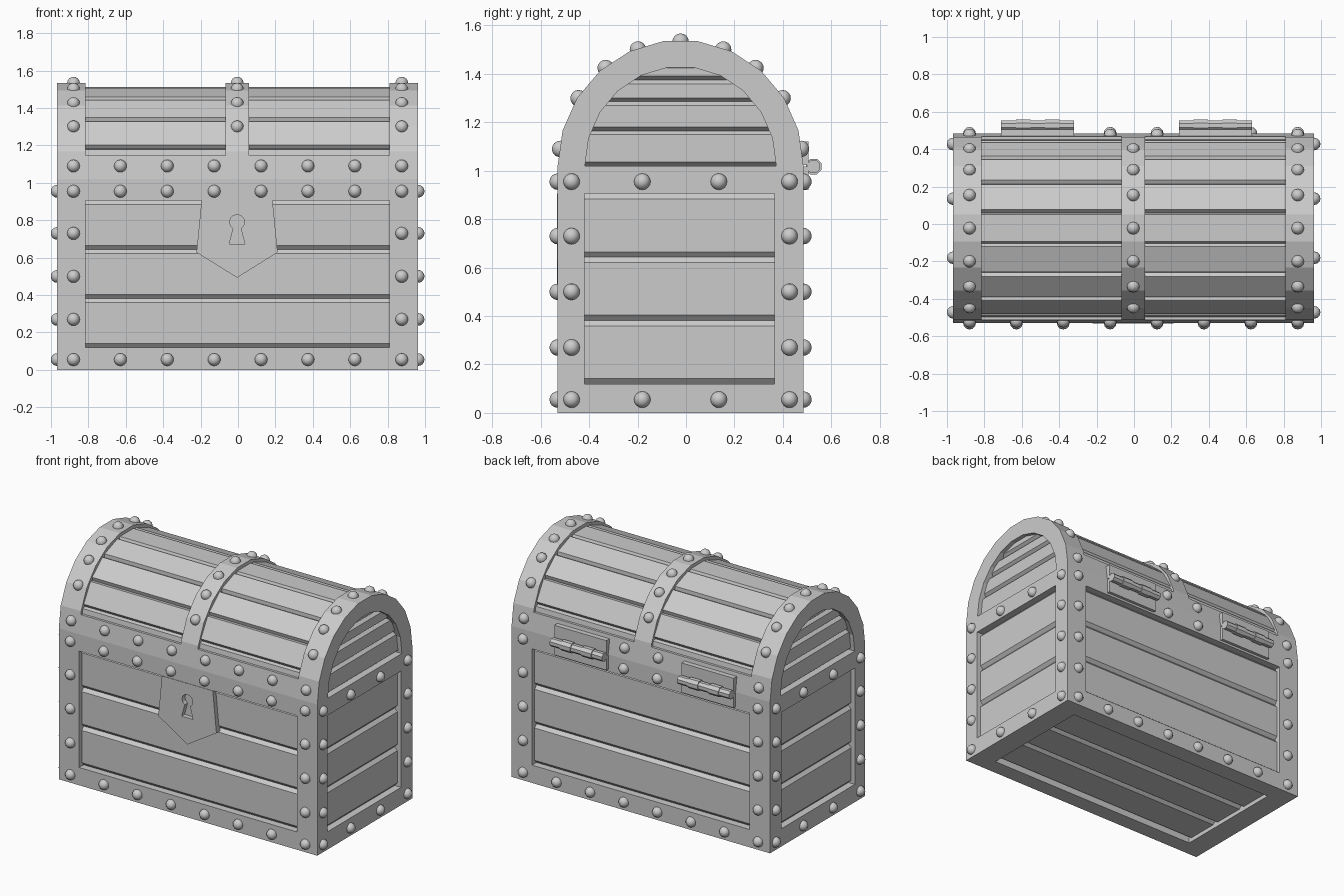
import bpy, bmesh
from math import sin, cos, radians, sqrt
from mathutils import Vector, Matrix

old = bpy.data.objects.get("Cube")
if old:
    bpy.data.objects.remove(old, do_unlink=True)

grey = bpy.data.materials.new("plain grey")
grey.use_nodes = True
grey.diffuse_color = (0.6, 0.6, 0.6, 1)
grey.node_tree.nodes["Principled BSDF"].inputs["Base Color"].default_value = grey.diffuse_color

LO, HI = Vector((-0.967, -0.53, 0)), Vector((0.963, 0.485, 1.02))
IN_LO, IN_HI = Vector((-0.815, -0.42, 0.12)), Vector((0.81, 0.365, 0.905))
MID = (LO + HI) / 2
SEAM = HI.z
RY, RZ = 0.5075, 0.52       # lid arch half width and height
RECESS, STUD = 0.05, 0.034


def finish(name, bm, smooth=False):
    bmesh.ops.recalc_face_normals(bm, faces=bm.faces)
    mesh = bpy.data.meshes.new(name)
    bm.to_mesh(mesh)
    bm.free()
    mesh.materials.append(grey)
    for p in mesh.polygons:
        p.use_smooth = smooth
    ob = bpy.data.objects.new(name, mesh)
    bpy.context.collection.objects.link(ob)
    return ob


def add_prism(bm, axis, pts, a, b):
    """Extrude a 2D profile along an axis from a to b."""
    def place(t, p):
        co = list(p)
        co.insert("xyz".index(axis), t)
        return bm.verts.new(co)
    ends = [[place(t, p) for p in pts] for t in (a, b)]
    n = len(pts)
    for ring in ends:
        bm.faces.new(ring)
    for i in range(n):
        j = (i + 1) % n
        bm.faces.new((ends[0][i], ends[0][j], ends[1][j], ends[1][i]))


def prism(name, axis, pts, a, b):
    bm = bmesh.new()
    add_prism(bm, axis, pts, a, b)
    return finish(name, bm)


def on_arch(angle, ry, rz):
    """Point on the lid arch, angle in degrees from the top."""
    a = radians(angle)
    return (MID.y + ry * sin(a), SEAM + rz * cos(a))


def arch(ry, rz, n=11):
    return [on_arch(-90 + 180 * i / n, ry, rz) for i in range(n + 1)]


def plank_profile(face, sign, u0, u1, bevel=0.022):
    """Plank section as (depth, height) with chamfered outer edges."""
    back, out = face - sign * (RECESS + 0.02), face - sign * 0.028
    edge = out - sign * 0.02
    return [(back, u0), (edge, u0), (out, u0 + bevel),
            (out, u1 - bevel), (edge, u1), (back, u1)]


def planks(name, axis, t0, t1, u0, u1, face, sign, swap=False):
    bm = bmesh.new()
    step = (u1 - u0) / 3
    for i in range(3):
        pts = plank_profile(face, sign, u0 + i * step, u0 + (i + 1) * step)
        if swap:
            pts = [(u, d) for d, u in pts]
        add_prism(bm, axis, pts, t0, t1)
    finish(name, bm)


# Body frame: a box with a recessed panel in every face but the top
bm = bmesh.new()
bmesh.ops.create_cube(bm, size=1)
for v in bm.verts:
    v.co = MID + Vector(c * s for c, s in zip(v.co, HI - LO))
for f in [f for f in bm.faces if f.normal.z < 0.5]:
    n = f.normal.copy()
    bmesh.ops.inset_individual(bm, faces=[f], thickness=0.1)
    for v in f.verts:
        for i in range(3):
            if abs(n[i]) < 0.5:
                v.co[i] = IN_LO[i] if v.co[i] < MID[i] else IN_HI[i]
    inner = bmesh.ops.extrude_discrete_faces(bm, faces=[f])["faces"][0]
    bmesh.ops.translate(bm, verts=inner.verts, vec=-n * RECESS)
finish("body_frame", bm)

# Body planks
for name, y, s in (("front_planks", LO.y, -1), ("back_planks", HI.y, 1)):
    planks(name, "x", IN_LO.x, IN_HI.x, IN_LO.z, IN_HI.z, y, s)
for name, x, s in (("right_planks", LO.x, -1), ("left_planks", HI.x, 1)):
    planks(name, "y", IN_LO.y, IN_HI.y, IN_LO.z, IN_HI.z, x, s)
planks("bottom_planks", "x", IN_LO.x, IN_HI.x, IN_LO.y, IN_HI.y, LO.z, -1, swap=True)

# Lid core and curved planks
prism("lid_core", "x", arch(0.455, 0.46), -0.9, 0.9)
bm = bmesh.new()
for i in range(9):
    a = -90 + 20 * i
    section = [(0, 0.44), (0, 0.472), (1.6, 0.493), (18.4, 0.493), (20, 0.472), (20, 0.44)]
    add_prism(bm, "x", [on_arch(a + d, r, r + 0.005) for d, r in section], -0.85, 0.85)
finish("lid_planks", bm)

# Lid straps
for name, x0, x1, ry, rz in (("right_strap", LO.x, IN_LO.x, 0.395, 0.41),
                             ("middle_strap", -0.068, 0.06, 0.45, 0.46),
                             ("left_strap", IN_HI.x, HI.x, 0.395, 0.41)):
    prism(name, "x", arch(RY, RZ) + arch(ry, rz)[::-1], x0, x1)

# Lid rails along the seam
for name, s in (("front_lid_rail", -1), ("back_lid_rail", 1)):
    pts = [(RY, 0), (RY - 0.0175, 0.125), (0.44, 0.125), (0.44, 0)]
    prism(name, "x", [(MID.y + s * y, SEAM + z) for y, z in pts], IN_LO.x, IN_HI.x)

# Lid end planks, narrowing with the arch
levels = (0, 0.145, 0.265, 0.355, 0.42)
for name, x, s in (("right_lid_end", LO.x, -1), ("left_lid_end", HI.x, 1)):
    bm = bmesh.new()
    for z0, z1 in zip(levels, levels[1:]):
        w = sqrt(0.16 - z0 * z0) + 0.02
        add_prism(bm, "y", plank_profile(x, s, SEAM + z0, SEAM + z1, 0.016),
                  MID.y - w, MID.y + w)
    finish(name, bm)

# Lock plate with a keyhole
cx = -0.005
outline = [(-0.19, 0.905), (0.19, 0.905), (0.217, 0.628), (0, 0.493), (-0.217, 0.628)]
hole = [(0.04 * cos(radians(a)), 0.79 + 0.04 * sin(radians(a))) for a in range(-60, 241, 30)]
hole += [(-0.042, 0.673), (0.042, 0.673)]
bm = bmesh.new()
edges = []
for loop in (outline, hole):
    vs = [bm.verts.new((cx + x, -0.533, z)) for x, z in loop]
    edges += [bm.edges.new((vs[i - 1], vs[i])) for i in range(len(vs))]
bmesh.ops.triangle_fill(bm, edges=edges, use_beauty=True)
back = bmesh.ops.extrude_face_region(bm, geom=bm.faces[:])["geom"]
bmesh.ops.translate(bm, verts=[g for g in back if isinstance(g, bmesh.types.BMVert)],
                    vec=(0, 0.04, 0))
finish("lock_plate", bm)

# Hinges: two leaves and a barrel of knuckles
for side, x in (("right", -0.515), ("left", 0.435)):
    bm = bmesh.new()
    for z0, z1 in ((0.92, 1.017), (1.023, 1.12)):
        add_prism(bm, "x", [(0.46, z0), (0.505, z0), (0.505, z1), (0.46, z1)],
                  x - 0.195, x + 0.195)
    finish(side + "_hinge_leaves", bm)
    bm = bmesh.new()
    for i in range(5):
        r = 0.035 if i % 2 else 0.029
        pts = [(0.527 + r * cos(radians(a)), 1.017 + r * sin(radians(a)))
               for a in range(22, 382, 45)]
        add_prism(bm, "x", pts, x - 0.195 + i * 0.078, x - 0.117 + i * 0.078)
    finish(side + "_hinge_barrel", bm)

# Studs on body frame, lid rails and straps
spots = []
columns = [MID.x + 0.2507 * (i - 3.5) for i in range(8)]
post_z = (0.27, 0.5, 0.73)
for s, y in ((-1, LO.y), (1, HI.y)):
    for x in columns:
        spots.append((x, y, 0.055))
        if s < 0 or not 0.3 < abs(x) < 0.7:
            spots += [(x, y, 0.955), (x, y - s * 0.01, 1.09)]
    spots += [(x, y, z) for x in (columns[0], columns[-1]) for z in post_z]
for x in (LO.x, HI.x):
    for k in (-0.45, -0.158, 0.158, 0.45):
        rows = (0.055, 0.955) + (post_z if abs(k) > 0.3 else ())
        spots += [(x, MID.y + k, z) for z in rows]
for x in (columns[0], -0.004, columns[-1]):
    for a in (-57, -38, -20.5, 0, 20.5, 38, 57):
        spots.append((x, *on_arch(a, RY - 0.005, RZ - 0.007)))
bm = bmesh.new()
for p in spots:
    bmesh.ops.create_uvsphere(bm, u_segments=12, v_segments=8, radius=STUD,
                              matrix=Matrix.Translation(p))
finish("studs", bm, smooth=True)
